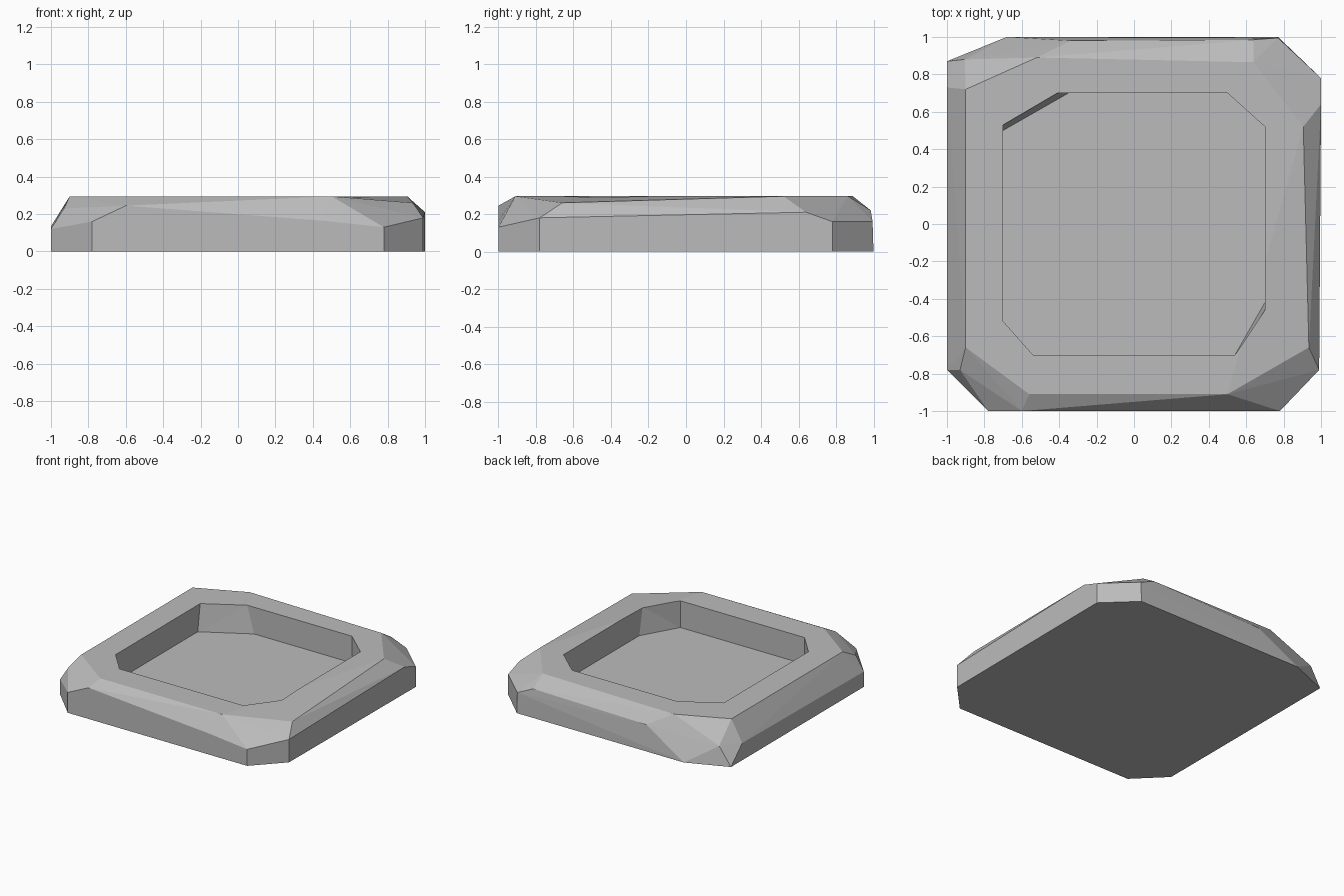
import bpy
import bmesh

if "Cube" in bpy.data.objects:
    bpy.data.objects.remove(bpy.data.objects["Cube"])

stone = bpy.data.materials.new("stone_grey")
stone.use_nodes = True
GREY = (0.5, 0.5, 0.5, 1)
stone.diffuse_color = GREY
stone.node_tree.nodes["Principled BSDF"].inputs["Base Color"].default_value = GREY


def hull_object(name, points):
    """Make a flat-faced convex solid around the points."""
    bm = bmesh.new()
    for p in points:
        bm.verts.new(p)
    result = bmesh.ops.convex_hull(bm, input=bm.verts[:])
    spare = {g for g in result["geom_interior"] + result["geom_unused"]
             if isinstance(g, bmesh.types.BMVert) and g.is_valid}
    bmesh.ops.delete(bm, geom=list(spare), context="VERTS")
    bmesh.ops.dissolve_limit(bm, angle_limit=0.01, verts=bm.verts[:], edges=bm.edges[:])
    bmesh.ops.recalc_face_normals(bm, faces=bm.faces[:])
    mesh = bpy.data.meshes.new(name)
    bm.to_mesh(mesh)
    bm.free()
    mesh.materials.append(stone)
    obj = bpy.data.objects.new(name, mesh)
    bpy.context.collection.objects.link(obj)
    return obj


def at_height(outline, z):
    return [(x, y, z) for x, y in outline]


TOP = 0.295

# Footprint and the level top outline
base = at_height([(-.78, -1), (.78, -1), (.99, -.78), (1, .78),
                  (.77, 1), (-.68, 1), (-1, .87), (-1, -.78)], 0)
rim = at_height([(-.56, -.91), (.5, -.91), (.905, .52), (.64, .865),
                 (-.52, .89), (-.9, .72), (-.9, -.66)], TOP)

# Uneven chipped shoulder between them
shoulder = [
    (-.78, -1, .16), (-.6, -1, .245), (.45, -1, .165), (.78, -1, .13),
    (.99, -.78, .18), (.935, -.66, .26), (.99, .45, .17), (1, .64, .21),
    (1, .78, .16), (.77, .995, .16), (.64, .985, .22), (-.34, .98, .2),
    (-.905, .88, .144), (-1, .73, .135), (-1, -.78, .12), (-.93, -.78, .23),
]
slab = hull_object("stone_slab", base + rim + shoulder)

# Sunken tray: the floor outline differs slightly from the opening
opening = [(-.54, -.7), (.54, -.7), (.7, -.46), (.7, .52),
           (.5, .7), (-.41, .7), (-.7, .53), (-.7, -.52)]
floor = [(-.54, -.7), (.54, -.7), (.7, -.42), (.7, .52),
         (.5, .7), (-.35, .7), (-.7, .5), (-.7, -.52)]
cutter = hull_object("tray_cutter", at_height(floor, .085)
                     + at_height(opening, TOP) + at_height(opening, .5))
cutter.hide_render = True

cut = slab.modifiers.new("tray", "BOOLEAN")
cut.operation = "DIFFERENCE"
cut.solver = "EXACT"
cut.object = cutter
bpy.context.view_layer.objects.active = slab
bpy.ops.object.modifier_apply(modifier=cut.name)
bpy.data.objects.remove(cutter)
